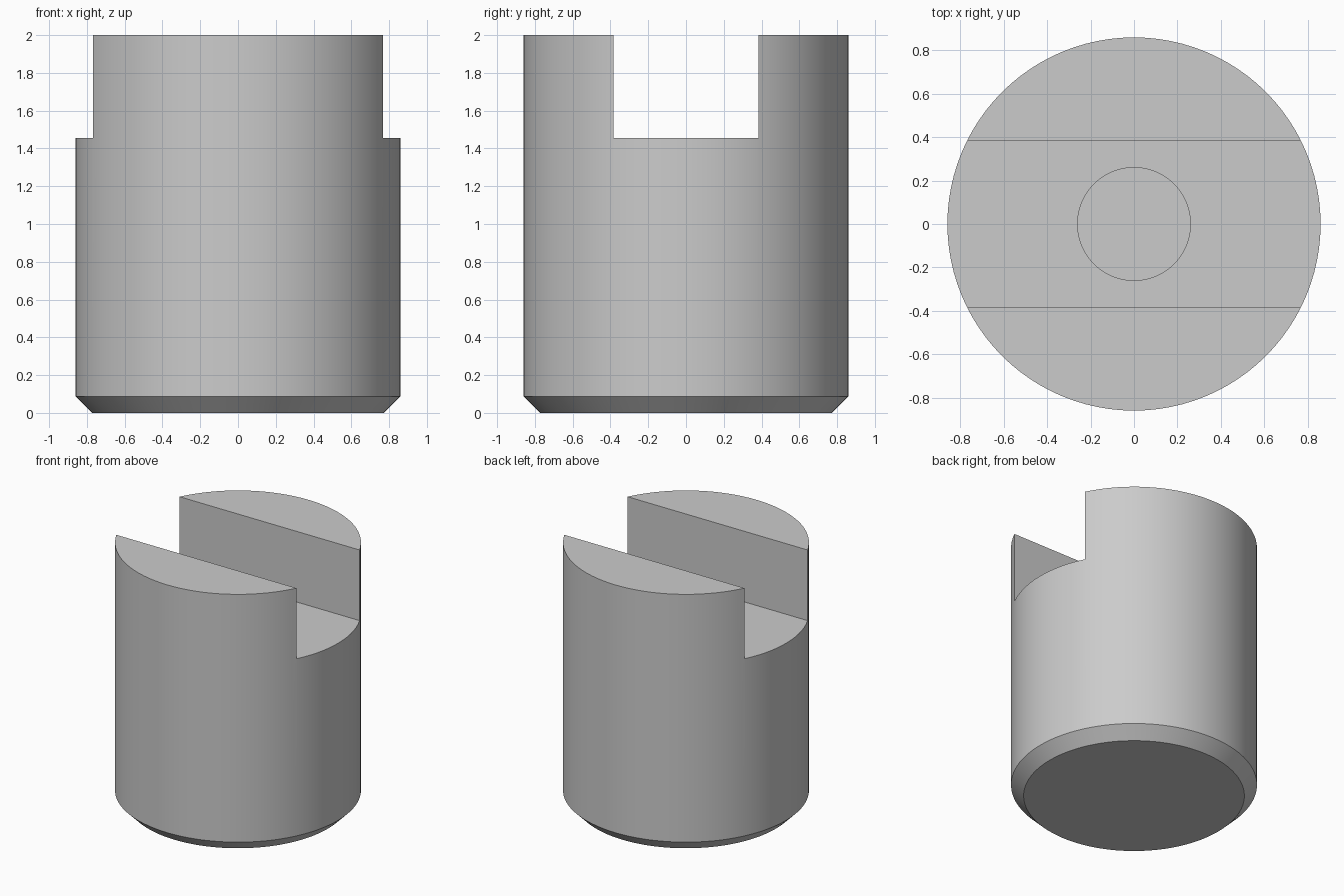
import bpy
import bmesh
import math

cube = bpy.data.objects.get("Cube")
if cube:
    bpy.data.objects.remove(cube, do_unlink=True)

RADIUS, HEIGHT, CHAMFER = 0.86, 2.0, 0.088
SLOT_HALF, SLOT_FLOOR = 0.385, 1.455
BORE_RADIUS, BORE_FLOOR = 0.26, 0.7
SIDES = 96

# Plain grey metal
steel = bpy.data.materials.new("grey_steel")
steel.use_nodes = True
colour = (0.6, 0.6, 0.6, 1)
steel.diffuse_color = colour
steel.node_tree.nodes["Principled BSDF"].inputs["Base Color"].default_value = colour


def add_object(name, bm):
    mesh = bpy.data.meshes.new(name)
    bmesh.ops.recalc_face_normals(bm, faces=bm.faces)
    bm.to_mesh(mesh)
    bm.free()
    mesh.materials.append(steel)
    obj = bpy.data.objects.new(name, mesh)
    bpy.context.collection.objects.link(obj)
    return obj


def turned(name, profile):
    """Solid of revolution with flat caps, from (radius, z) pairs."""
    bm = bmesh.new()
    rings = [[bm.verts.new((r * math.cos(2 * math.pi * i / SIDES),
                            r * math.sin(2 * math.pi * i / SIDES), z))
              for i in range(SIDES)] for r, z in profile]
    for low, high in zip(rings, rings[1:]):
        for i in range(SIDES):
            j = (i + 1) % SIDES
            bm.faces.new((low[i], low[j], high[j], high[i]))
    bm.faces.new(rings[0])
    bm.faces.new(rings[-1])
    return add_object(name, bm)


# Cylindrical body with a chamfered lower edge
body = turned("slotted_body", [(RADIUS - CHAMFER, 0), (RADIUS, CHAMFER), (RADIUS, HEIGHT)])

# Cutter for the slot across the top
bm = bmesh.new()
bmesh.ops.create_cube(bm, size=1)
bmesh.ops.scale(bm, vec=(2 * HEIGHT, 2 * SLOT_HALF, HEIGHT), verts=bm.verts)
bmesh.ops.translate(bm, vec=(0, 0, SLOT_FLOOR + HEIGHT / 2), verts=bm.verts)
slot = add_object("slot_cutter", bm)

# Cutter for the blind hole in the slot floor
bore = turned("bore_cutter", [(BORE_RADIUS, BORE_FLOOR), (BORE_RADIUS, HEIGHT + 0.2)])

bpy.context.view_layer.objects.active = body
body.select_set(True)
for cutter in (slot, bore):
    cut = body.modifiers.new(cutter.name, "BOOLEAN")
    cut.operation = "DIFFERENCE"
    cut.solver = "EXACT"
    cut.object = cutter
    bpy.ops.object.modifier_apply(modifier=cut.name)
    bpy.data.objects.remove(cutter, do_unlink=True)

bpy.ops.object.shade_smooth_by_angle(angle=math.radians(30))
